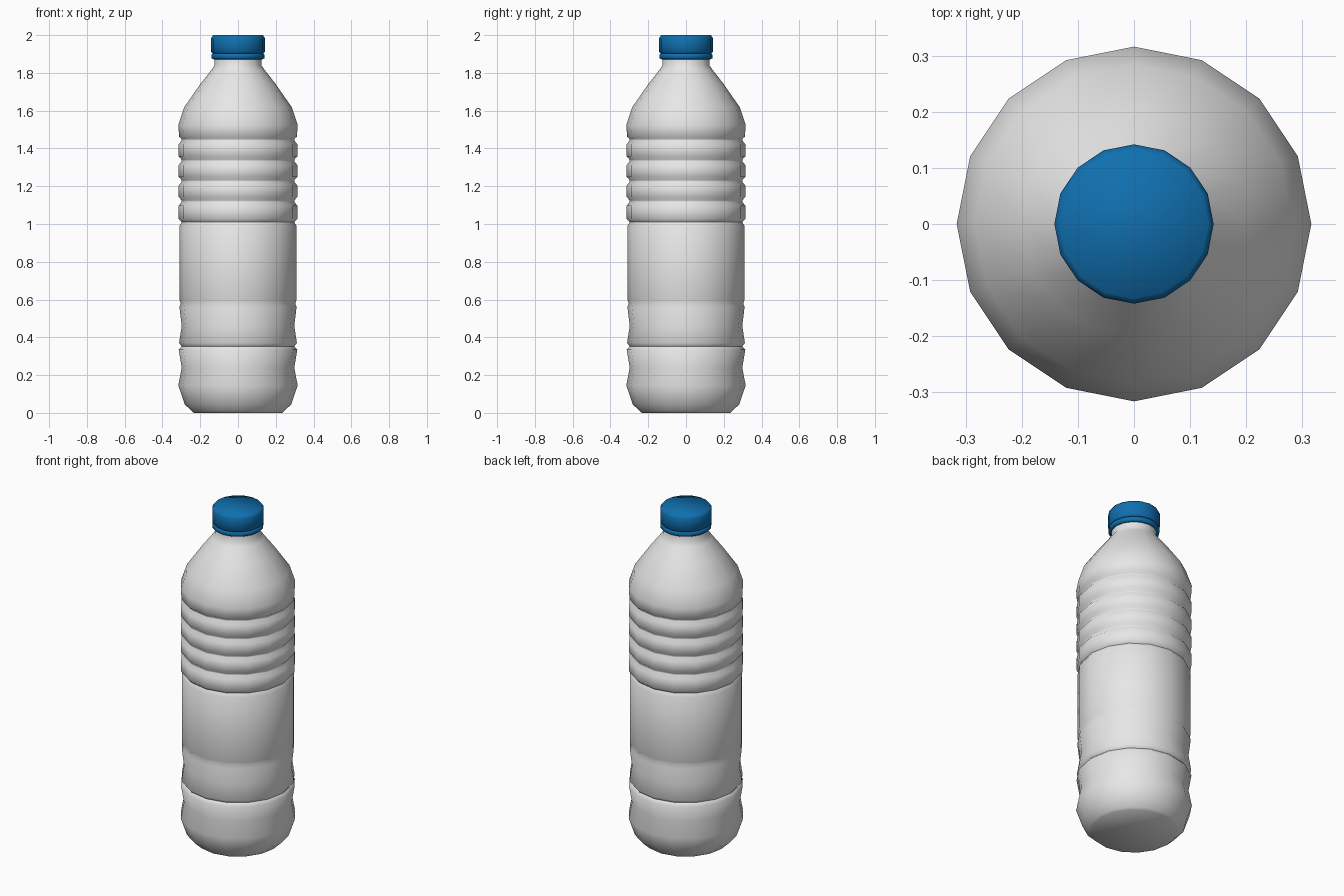
import bpy, bmesh, math

SIDES = 16

default = bpy.data.objects.get("Cube")
if default:
    bpy.data.objects.remove(default, do_unlink=True)


def make_material(name, rgb):
    mat = bpy.data.materials.new(name)
    mat.use_nodes = True
    mat.diffuse_color = (*rgb, 1)
    mat.node_tree.nodes["Principled BSDF"].inputs["Base Color"].default_value = (*rgb, 1)
    return mat


def lathe(name, profile, mat, sharp_angle):
    """Spin a (radius, height) profile round z and close both ends."""
    bm = bmesh.new()
    rings = []
    for r, z in profile:
        angles = [math.tau * i / SIDES for i in range(SIDES)]
        rings.append([bm.verts.new((r * math.cos(a), r * math.sin(a), z)) for a in angles])
    for low, high in zip(rings, rings[1:]):
        for i in range(SIDES):
            j = (i + 1) % SIDES
            bm.faces.new((low[i], low[j], high[j], high[i]))
    bm.faces.new(rings[0][::-1])
    bm.faces.new(rings[-1])
    mesh = bpy.data.meshes.new(name)
    bm.to_mesh(mesh)
    bm.free()
    obj = bpy.data.objects.new(name, mesh)
    bpy.context.collection.objects.link(obj)
    mesh.materials.append(mat)
    bpy.ops.object.select_all(action="DESELECT")
    obj.select_set(True)
    bpy.context.view_layer.objects.active = obj
    bpy.ops.object.shade_smooth_by_angle(angle=math.radians(sharp_angle))
    return obj


plastic = make_material("pale_grey_plastic", (0.8, 0.8, 0.8))
blue = make_material("blue_cap", (0.005, 0.16, 0.43))

# Base and the soft waist waves
profile = [(0.235, 0), (0.245, 0.01), (0.282, 0.045), (0.316, 0.145), (0.298, 0.24),
           (0.314, 0.335), (0.298, 0.352), (0.312, 0.37), (0.298, 0.46),
           (0.310, 0.56), (0.303, 0.58), (0.310, 0.6)]

# Label panel
profile += [(0.310, 0.99), (0.300, 1.005)]

# Four rounded ribs, each followed by a narrow groove
grooves = [1.01, 1.125, 1.232, 1.34, 1.45]
for low, high in zip(grooves, grooves[1:]):
    profile += [(0.298, low), (0.314, low + 0.018), (0.314, high - 0.028), (0.298, high - 0.008)]

# Shoulder and neck
profile += [(0.298, 1.45), (0.312, 1.462), (0.316, 1.525), (0.284, 1.62), (0.20, 1.74),
            (0.142, 1.815), (0.124, 1.84), (0.124, 1.89)]
lathe("bottle_body", profile, plastic, 60)

# Tamper ring and screw cap
lathe("cap_ring", [(0.130, 1.872), (0.140, 1.878), (0.140, 1.896), (0.134, 1.902)], blue, 60)
lathe("screw_cap", [(0.134, 1.902), (0.142, 1.91), (0.142, 1.985), (0.132, 2.0)], blue, 60)
